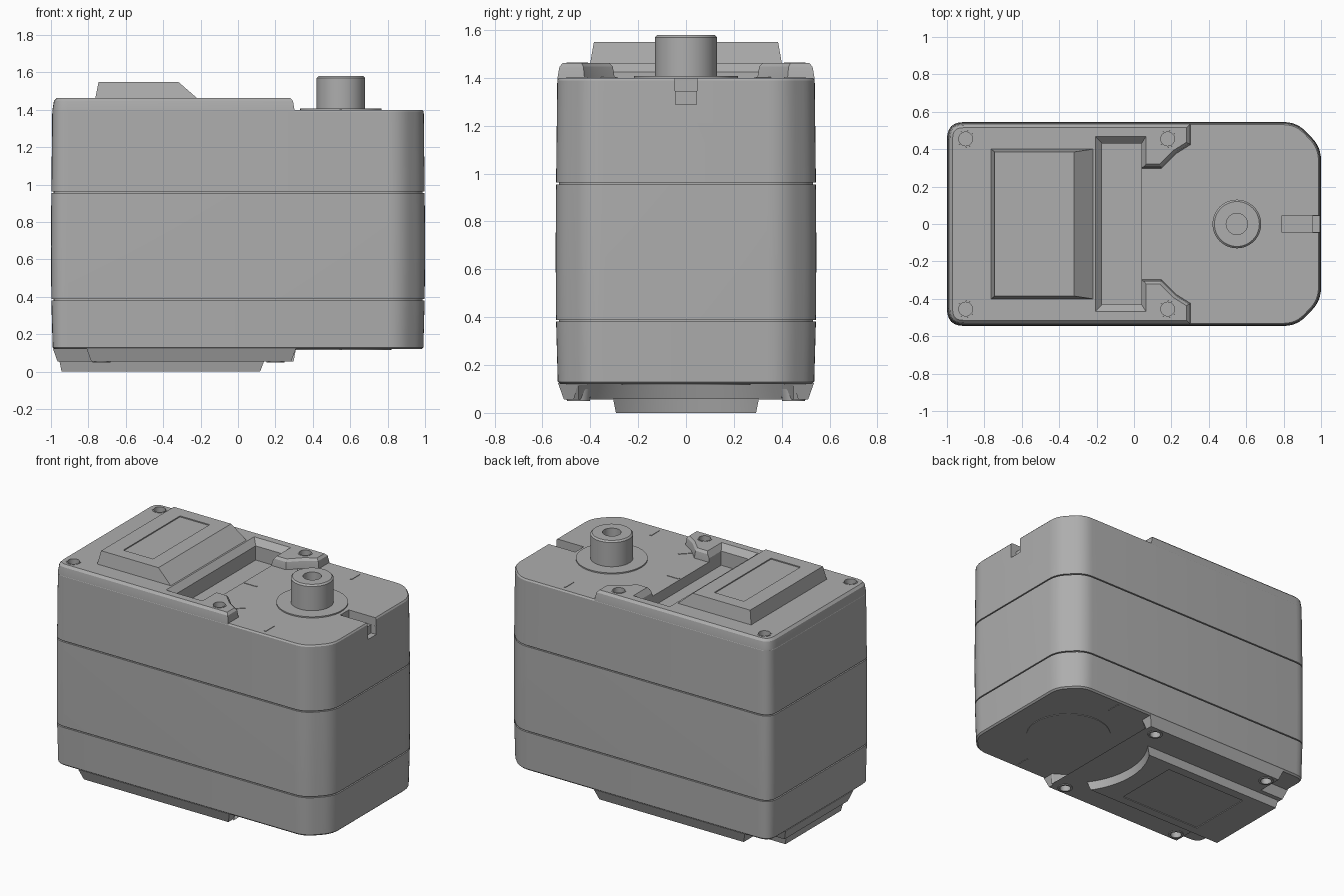
import bpy, bmesh, math
from mathutils import Vector

if "Cube" in bpy.data.objects:
    bpy.data.objects.remove(bpy.data.objects["Cube"], do_unlink=True)


def material(name, value):
    m = bpy.data.materials.new(name)
    m.use_nodes = True
    col = (value, value, value, 1)
    m.diffuse_color = col
    m.node_tree.nodes["Principled BSDF"].inputs["Base Color"].default_value = col
    return m


GREY = material("grey plastic", 0.42)


def select(ob):
    bpy.ops.object.select_all(action="DESELECT")
    bpy.context.view_layer.objects.active = ob
    ob.select_set(True)


def rounded(corners):
    """Outline from (x, y, radius) corners, listed counter-clockwise."""
    pts = []
    n = len(corners)
    for i, (x, y, r) in enumerate(corners):
        p = Vector((x, y))
        if not r:
            pts.append(p)
            continue
        a = p + (Vector(corners[i - 1][:2]) - p).normalized() * r
        b = p + (Vector(corners[(i + 1) % n][:2]) - p).normalized() * r
        for k in range(7):
            t = k / 6
            pts.append(a * (1 - t) ** 2 + p * 2 * t * (1 - t) + b * t * t)
    return pts


def rect(x0, x1, y):
    return [Vector(c) for c in ((x0, -y), (x1, -y), (x1, y), (x0, y))]


def circle(x, y, r, n=48):
    return [Vector((x + r * math.cos(2 * math.pi * i / n),
                    y + r * math.sin(2 * math.pi * i / n))) for i in range(n)]


def inset(pts, d):
    """Move every side of an outline inward by d."""
    out = []
    for i, p in enumerate(pts):
        e1 = (p - pts[i - 1]).normalized()
        e2 = (pts[(i + 1) % len(pts)] - p).normalized()
        n1, n2 = Vector((-e1.y, e1.x)), Vector((-e2.y, e2.x))
        out.append(p + (n1 + n2) * d / (1 + n1.dot(n2)))
    return out


def loft(name, sections):
    """Solid through (z, outline) sections of equal point count."""
    bm = bmesh.new()
    rings = [[bm.verts.new((p.x, p.y, z)) for p in pts] for z, pts in sections]
    n = len(rings[0])
    for low, high in zip(rings, rings[1:]):
        for i in range(n):
            j = (i + 1) % n
            bm.faces.new((low[i], low[j], high[j], high[i]))
    bm.faces.new(rings[0][::-1])
    bm.faces.new(rings[-1])
    bmesh.ops.recalc_face_normals(bm, faces=bm.faces)
    me = bpy.data.meshes.new(name)
    bm.to_mesh(me)
    bm.free()
    ob = bpy.data.objects.new(name, me)
    bpy.context.collection.objects.link(ob)
    me.materials.append(GREY)
    return ob


def tapered(name, pts, steps):
    return loft(name, [(z, inset(pts, d)) for z, d in steps])


def cut(ob, cutters):
    select(ob)
    for c in cutters:
        mod = ob.modifiers.new("cut", "BOOLEAN")
        mod.operation = "DIFFERENCE"
        mod.solver = "EXACT"
        mod.object = c
        bpy.ops.object.modifier_apply(modifier=mod.name)


def mirrored(half):
    """Close a lower half outline (y < 0) with its mirror image."""
    return half + [(x, -y, r) for x, y, r in reversed(half)]


AXIS = 0.55
cutters = []


def cutter(name, sections):
    c = loft(name, sections)
    c.hide_render = True
    cutters.append(c)
    return c


# Case in three drafted sections over a core that shows in the seams
case = rounded(mirrored([(-1, -0.545, 0.09), (0.87, -0.545, 0.07), (1, -0.41, 0.07)]))
tapered("seam_core", case, [(0.2, 0.014), (1.2, 0.014)])
tapered("lower_case", case, [(0.12, 0.02), (0.13, 0.009), (0.381, 0.002)])
tapered("middle_case", case, [(0.389, 0.002), (0.67, 0), (0.954, 0.002)])
upper = tapered("upper_case", case, [(0.962, 0.002), (1.39, 0.007), (1.4, 0.014)])

# Raised top deck with two screw lugs
deck_line = rounded(mirrored([(-1, -0.545, 0.09), (0.31, -0.545, 0), (0.31, -0.42, 0),
                              (0.23, -0.37, 0), (0.15, -0.29, 0), (0.035, -0.29, 0)]))
deck = tapered("top_deck", deck_line,
               [(1.385, 0.008), (1.4, 0.008), (1.447, 0.016), (1.462, 0.03)])

# Cross slot with chamfered rim
slot = cutter("slot_cutter", [(1.33, rect(-0.17, 0.04, 0.43)),
                              (1.425, rect(-0.17, 0.04, 0.43)),
                              (1.48, rect(-0.225, 0.075, 0.485))])
# Stepped key notch at the shaft end
notch = cutter("notch_cutter", [(1.345, rect(0.79, 1.1, 0.045)), (1.5, rect(0.79, 1.1, 0.045))])
notch_end = cutter("notch_end_cutter", [(1.29, rect(0.955, 1.1, 0.044)),
                                        (1.36, rect(0.955, 1.1, 0.044))])
cut(upper, [slot, notch, notch_end])
top_holes = [cutter("top_hole_cutter", [(1.425, circle(x, y, 0.037, 24)),
                                        (1.5, circle(x, y, 0.037, 24))])
             for x in (-0.9, 0.18) for y in (-0.455, 0.455)]
cut(deck, [slot] + top_holes)
for x in (-0.9, 0.18):
    for y in (-0.455, 0.455):
        ring = loft("top_screw_rim", [(1.42, circle(x, y, 0.047, 24)),
                                      (1.464, circle(x, y, 0.045, 24))])
        cut(ring, top_holes)

# Sloped housing with a shallow label recess
hump = loft("top_housing", [(1.42, rect(-0.772, -0.17, 0.408)),
                            (1.55, rect(-0.745, -0.32, 0.385))])
label = cutter("label_cutter", [(1.543, rect(-0.64, -0.42, 0.3)), (1.6, rect(-0.64, -0.42, 0.3))])
cut(hump, [label])

# Output shaft and its collar
loft("shaft_collar", [(1.39, circle(AXIS, 0, 0.218)), (1.408, circle(AXIS, 0, 0.218))])
shaft = loft("output_shaft", [(1.395, circle(AXIS, 0, 0.13)), (1.57, circle(AXIS, 0, 0.13)),
                              (1.58, circle(AXIS, 0, 0.12))])
bore = cutter("bore_cutter", [(1.45, circle(AXIS, 0, 0.057, 32)),
                              (1.65, circle(AXIS, 0, 0.057, 32))])
cut(shaft, [bore])

# Alignment ticks around the shaft, above and below
for z in (1.4, 0.12):
    for deg in (90, 135, 180, 225, 270):
        if z < 1 and deg in (135, 180, 225):
            continue
        tick = loft("alignment_tick", [(z - 0.003, rect(0.41, 0.5, 0.006)),
                                       (z + 0.003, rect(0.41, 0.5, 0.006))])
        tick.location.x = AXIS
        tick.rotation_euler.z = math.radians(deg)


def arc(y_end):
    """Concave edge centred on the shaft axis, from -y_end to y_end."""
    r = 0.51
    a = math.asin(y_end / r)
    return [(AXIS - r * math.cos(t), r * math.sin(t), 0)
            for t in (-a + 2 * a * k / 28 for k in range(29))]


# Lower deck with notched corners and an arc around the shaft axis
low_line = rounded([(-0.99, -0.36, 0), (-0.81, -0.36, 0), (-0.81, -0.535, 0), (0.31, -0.535, 0),
                    (0.31, -0.45, 0)] + arc(0.45)
                   + [(0.31, 0.45, 0), (0.31, 0.535, 0), (-0.81, 0.535, 0),
                      (-0.81, 0.36, 0), (-0.99, 0.36, 0)])
low_deck = tapered("bottom_deck", low_line, [(0.055, 0.025), (0.125, 0)])
low_holes = [cutter("bottom_hole_cutter", [(0, circle(x, y, 0.035, 24)),
                                           (0.09, circle(x, y, 0.035, 24))])
             for x in (-0.73, 0.2) for y in (-0.45, 0.45)]
cut(low_deck, low_holes)
for x in (-0.73, 0.2):
    for y in (-0.45, 0.45):
        ring = loft("bottom_screw_rim", [(0.05, circle(x, y, 0.048, 24)),
                                         (0.1, circle(x, y, 0.055, 24))])
        cut(ring, low_holes)

# Bottom cover with a thin panel, and the round boss mark
cover_line = rounded([(-0.955, -0.305, 0)] + arc(0.305) + [(-0.955, 0.305, 0)])
cover = tapered("bottom_cover", cover_line, [(0, 0.012), (0.06, 0)])
panel = cutter("panel_cutter", [(-0.1, rect(-0.72, -0.1, 0.23)), (0.005, rect(-0.72, -0.1, 0.23))])
cut(cover, [panel])
loft("bottom_round_mark", [(0.116, circle(AXIS, 0, 0.27)), (0.125, circle(AXIS, 0, 0.27))])

for c in cutters:
    bpy.data.objects.remove(c, do_unlink=True)
for ob in bpy.context.collection.objects:
    if ob.type == "MESH":
        select(ob)
        bpy.ops.object.shade_smooth_by_angle(angle=math.radians(28))
